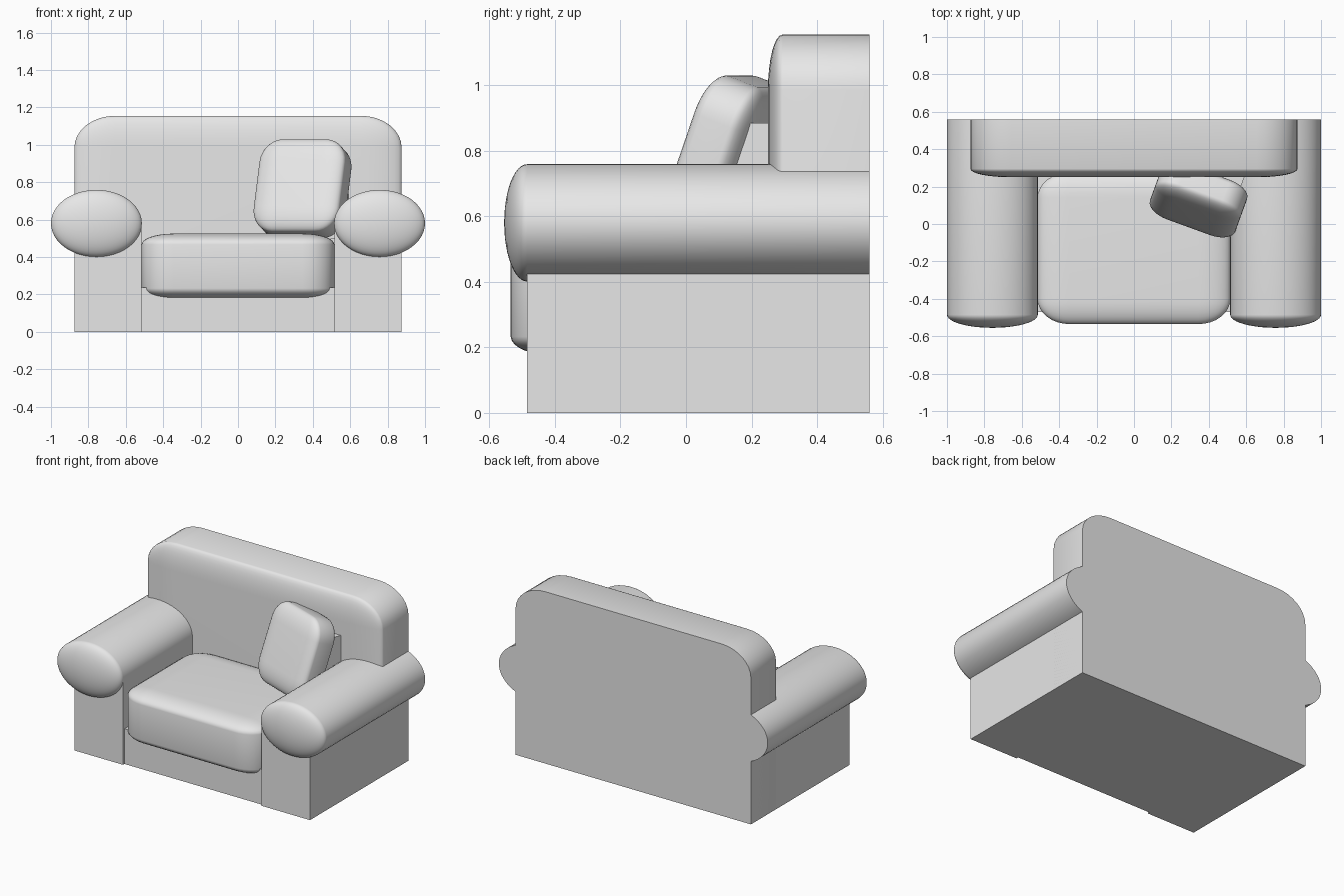
import bpy, bmesh
from math import radians
from mathutils import Matrix, Vector

if "Cube" in bpy.data.objects:
    bpy.data.objects.remove(bpy.data.objects["Cube"])

# Upholstery colour
fabric = bpy.data.materials.new("light_grey_fabric")
fabric.use_nodes = True
GREY = (0.8, 0.8, 0.8, 1)
fabric.diffuse_color = GREY
fabric.node_tree.nodes["Principled BSDF"].inputs["Base Color"].default_value = GREY


def finish(bm, name, smooth=False):
    bmesh.ops.recalc_face_normals(bm, faces=bm.faces)
    mesh = bpy.data.meshes.new(name)
    bm.to_mesh(mesh)
    bm.free()
    mesh.materials.append(fabric)
    obj = bpy.data.objects.new(name, mesh)
    bpy.context.collection.objects.link(obj)
    if smooth:
        bpy.ops.object.select_all(action="DESELECT")
        obj.select_set(True)
        bpy.context.view_layer.objects.active = obj
        bpy.ops.object.shade_smooth_by_angle(angle=radians(35))
    return obj


def block(name, centre, half, softness=0, rotation=Matrix(), cuts=()):
    """Box with edges rounded in proportion to its sides, trimmed by planes."""
    bm = bmesh.new()
    bmesh.ops.create_cube(bm, size=2)
    if softness:
        bmesh.ops.bevel(bm, geom=bm.edges[:], offset=softness, segments=8,
                        profile=0.5, affect="EDGES")
    bm.transform(Matrix.Translation(centre) @ rotation @ Matrix.Diagonal((*half, 1)))
    for point, normal in cuts:
        cut = bmesh.ops.bisect_plane(bm, geom=bm.verts[:] + bm.edges[:] + bm.faces[:],
                                     plane_co=point, plane_no=normal, clear_outer=True)
        rim = [e for e in cut["geom_cut"] if isinstance(e, bmesh.types.BMEdge)]
        bmesh.ops.contextual_create(bm, geom=rim)
    return finish(bm, name, softness > 0)


def rolled_arm(name, x):
    """Elliptical roll with a domed front and a flat back."""
    bm = bmesh.new()
    bmesh.ops.create_uvsphere(bm, u_segments=48, v_segments=24, radius=1)
    bm.transform(Matrix.Rotation(radians(90), 4, "X"))
    bmesh.ops.delete(bm, geom=[v for v in bm.verts if v.co.y > 0.001], context="VERTS")
    bm.transform(Matrix.Translation((x, -0.485, 0.58)) @ Matrix.Diagonal((0.243, 0.07, 0.179, 1)))
    rim = [e for e in bm.edges if e.is_boundary]
    new = bmesh.ops.extrude_edge_only(bm, edges=rim)["geom"]
    for v in new:
        if isinstance(v, bmesh.types.BMVert):
            v.co.y = 0.56
    bmesh.ops.contextual_create(bm, geom=[e for e in new if isinstance(e, bmesh.types.BMEdge)])
    return finish(bm, name, True)


# Frame and arms
block("seat_base", (0, 0.045, 0.118), (0.53, 0.515, 0.118))
for side, sign in (("left", 1), ("right", -1)):
    block(side + "_side_panel", (sign * 0.695, 0.0375, 0.29), (0.18, 0.5225, 0.29))
    rolled_arm(side + "_arm", sign * 0.757)

# Backrest, trimmed flat behind and below
block("backrest", (0, 0.43, 0.475), (0.875, 0.18, 0.68), 0.25,
      cuts=[(Vector((0, 0.56, 0)), Vector((0, 1, 0))),
            (Vector((0, 0, 0)), Vector((0, 0, -1)))])

# Seat cushion
block("seat_cushion", (0, -0.13, 0.35), (0.515, 0.405, 0.175), 0.33)

# Leaning pillow and the block that props it up
turn = Matrix.Rotation(radians(-20), 4, "Z")
lean = turn @ Matrix.Rotation(radians(-20), 4, "X")
block("throw_pillow", (0.345, 0.13, 0.765), (0.243, 0.1, 0.262), 0.5, lean)
block("pillow_support", (0.43, 0.25, 0.69), (0.15, 0.09, 0.195), 0, turn)
